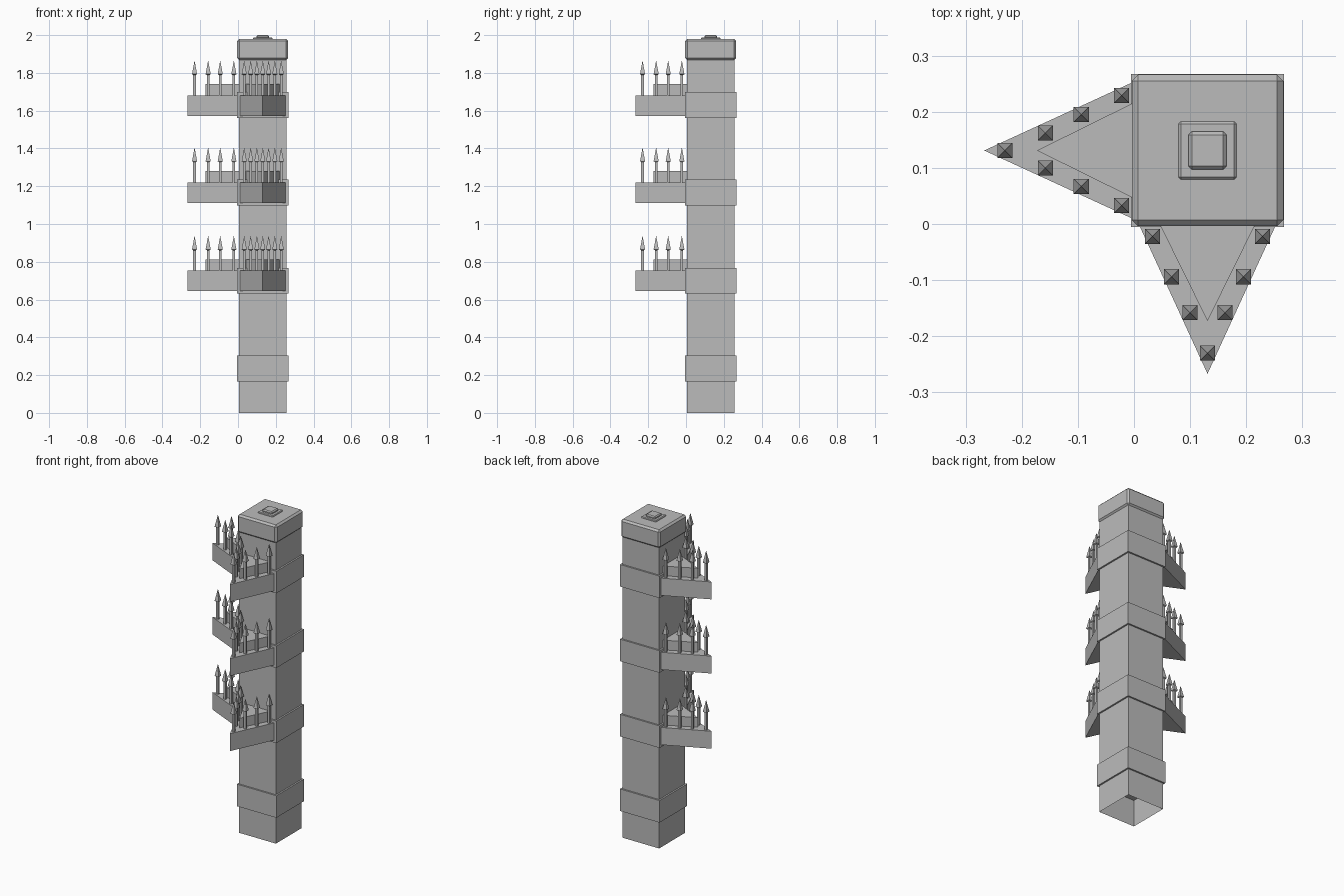
import bpy, bmesh
from mathutils import Vector

if "Cube" in bpy.data.objects:
    bpy.data.objects.remove(bpy.data.objects["Cube"])

C = 0.131  # pillar axis, same in x and y

stone = bpy.data.materials.new("grey_stone")
stone.use_nodes = True
GREY = (0.5, 0.5, 0.5, 1)
stone.diffuse_color = GREY
stone.node_tree.nodes["Principled BSDF"].inputs["Base Color"].default_value = GREY


def finish(name, bm, recalc=True):
    if recalc:
        bmesh.ops.recalc_face_normals(bm, faces=bm.faces)
    mesh = bpy.data.meshes.new(name)
    bm.to_mesh(mesh)
    bm.free()
    mesh.materials.append(stone)
    obj = bpy.data.objects.new(name, mesh)
    bpy.context.collection.objects.link(obj)
    return obj


def loft(bm, rings):
    """Join rings of points into a closed solid."""
    loops = [[bm.verts.new(p) for p in ring] for ring in rings]
    n = len(loops[0])
    for a, b in zip(loops, loops[1:]):
        for i in range(n):
            j = (i + 1) % n
            bm.faces.new((a[i], a[j], b[j], b[i]))
    bm.faces.new(loops[0][::-1])
    bm.faces.new(loops[-1])


def square(x, y, z, h):
    return [(x - h, y - h, z), (x + h, y - h, z), (x + h, y + h, z), (x - h, y + h, z)]


def block(name, half, z0, z1, bevel=0, open_bottom=False):
    bm = bmesh.new()
    loft(bm, [square(C, C, z0, half), square(C, C, z1, half)])
    if bevel:
        bmesh.ops.bevel(bm, geom=bm.edges[:], offset=bevel, segments=1,
                        affect='EDGES', clamp_overlap=True)
    bmesh.ops.recalc_face_normals(bm, faces=bm.faces)
    if open_bottom:
        low = [f for f in bm.faces if f.normal.z < -0.9]
        bmesh.ops.delete(bm, geom=low, context='FACES_ONLY')
    finish(name, bm, recalc=False)


# Pillar, bands and cap
block("pillar_shaft", 0.126, 0, 1.95, open_bottom=True)
for i, z in enumerate((0.167, 0.631, 1.098, 1.562)):
    block(f"pillar_band_{i + 1}", 0.136, z, z + 0.137)
block("pillar_cap", 0.135, 1.867, 1.98, bevel=0.011)
block("cap_plate", 0.0515, 1.972, 1.987, bevel=0.004)
block("cap_knob", 0.034, 1.98, 2.0, bevel=0.006)


def place(side, across, out, z):
    """Point on a balcony: front ones reach towards -y, side ones towards -x."""
    return (C + across, out, z) if side == "front" else (out, C + across, z)


def prism(name, side, half, base, tip, z0, z1):
    plan = [(-half, base), (0, tip), (half, base)]
    bm = bmesh.new()
    loft(bm, [[place(side, a, o, z) for a, o in plan] for z in (z0, z1)])
    finish(name, bm)


# Spike positions: distance from the balcony's middle line, outward position
SPIKES = [(0, -0.230)]
for across, out in ((0.031, -0.158), (0.064, -0.094), (0.098, -0.022)):
    SPIKES += [(-across, out), (across, out)]

# Spike profile: height above the ledge, half width
PROFILE = [(0, 0.007), (0.108, 0.007), (0.112, 0.0135), (0.183, 0.0004)]

# Triangular balconies with a raised core and spiked railing
for level, z in enumerate((0.645, 1.112, 1.573), 1):
    ledge = z + 0.108
    for side in ("front", "right"):
        prism(f"{side}_balcony_ledge_{level}", side, 0.125, 0.005, -0.267, z, ledge)
        prism(f"{side}_balcony_core_{level}", side, 0.088, 0.005, -0.173, z + 0.02, ledge + 0.06)
        bm = bmesh.new()
        for across, out in SPIKES:
            x, y, _ = place(side, across, out, 0)
            loft(bm, [square(x, y, ledge + h, w) for h, w in PROFILE])
        finish(f"{side}_balcony_spikes_{level}", bm)
